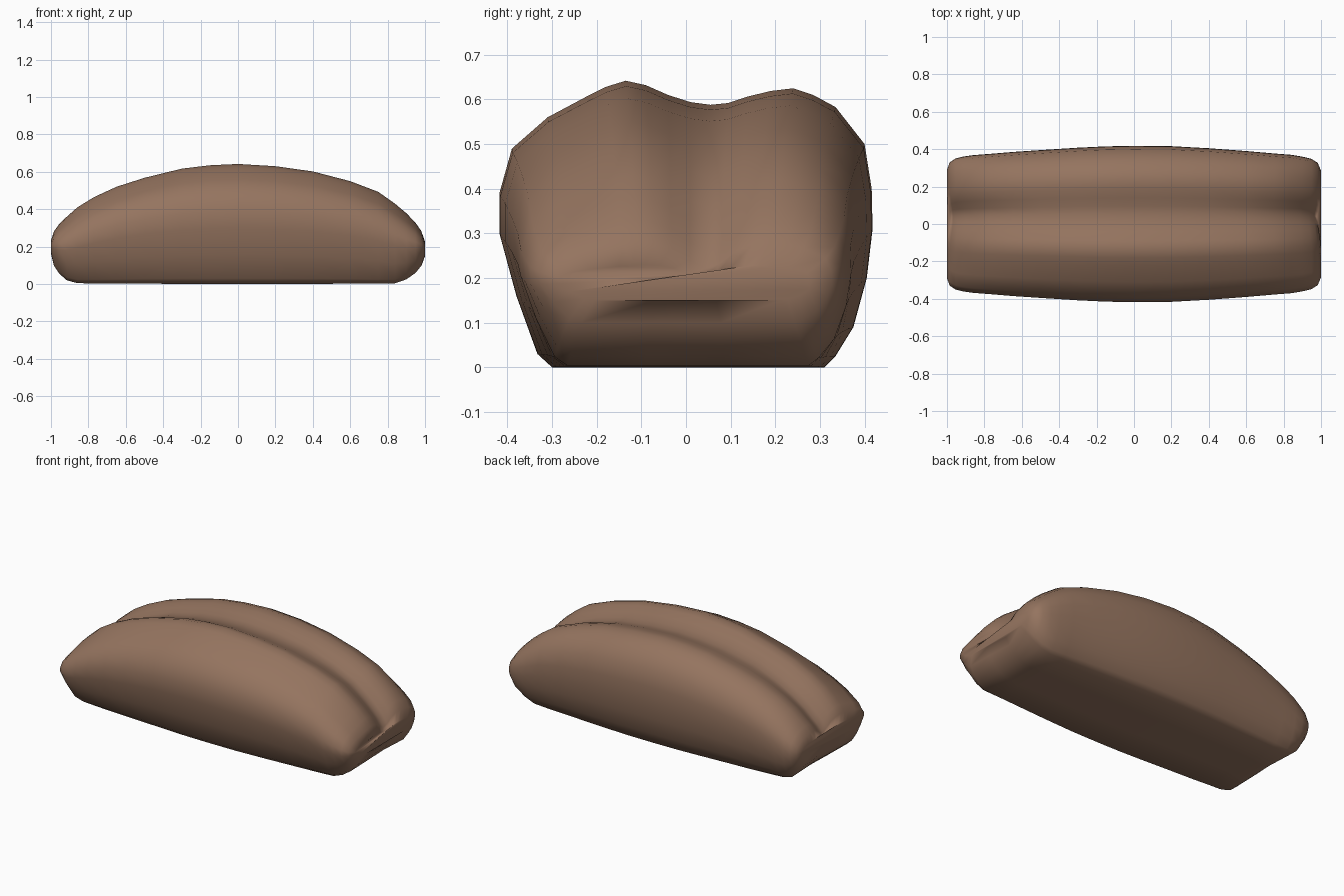
import bpy, bmesh, math

# middle cross-section (y, z), counter-clockwise from the lower front edge
SECTION = [(-.30, 0), (-.1, 0), (.1, 0), (.31, 0), (.335, .025), (.375, .09), (.405, .2), (.418, .31),
           (.416, .40), (.40, .5), (.335, .583), (.285, .61), (.24, .625), (.19, .619), (.14, .607),
           (.095, .592), (.055, .588), (.01, .594), (-.04, .61), (-.09, .632), (-.135, .642), (-.18, .628),
           (-.22, .608), (-.31, .56), (-.39, .49), (-.418, .39), (-.418, .3), (-.38, .16), (-.333, .03)]
# stations along the length: x, bottom z, top z, half width
STATIONS = [(-1, .16, .24, .29), (-.985, .10, .285, .33), (-.955, .055, .325, .35), (-.915, .02, .362, .36),
            (-.86, .005, .41, .368), (-.77, .003, .465, .375), (-.65, .002, .52, .385), (-.5, .002, .568, .395),
            (-.3, .001, .617, .408), (-.15, 0, .635, .415), (0, 0, .642, .418), (.2, 0, .63, .416),
            (.4, .001, .602, .405), (.6, .002, .55, .39), (.75, .002, .493, .377), (.84, .004, .43, .37),
            (.9, .025, .38, .36), (.95, .06, .33, .348), (.982, .1, .285, .327), (1, .15, .23, .285)]

bm = bmesh.new()
rings = []
for x, z0, z1, w in STATIONS:
    ring = []
    end = max(0, (abs(x) - .5) / .5)          # 0 in the middle, 1 at the ends
    for y, z in SECTION:
        crease = math.exp(-((y - .06) / .075) ** 2)
        t = z / .642
        zz = z0 + (z1 - z0) * t
        if t > .8:                            # crease deepens towards the ends
            zz -= min(.05 * end, (z1 - z0) * .3) * crease
        xx = x - math.copysign(.02 * end ** 3 * math.exp(-((y - .04) / .13) ** 2), x)
        ring.append(bm.verts.new((xx, y * w / .418, zz)))
    rings.append(ring)
n = len(SECTION)
for a, b in zip(rings, rings[1:]):
    for i in range(n):
        j = (i + 1) % n
        bm.faces.new((a[i], b[i], b[j], a[j]))

# close the two ends: a strip of quads between lower and upper halves
for ring in (rings[0], rings[-1]):
    f = bm.faces.new(ring)
    bmesh.ops.triangulate(bm, faces=[f])
bmesh.ops.recalc_face_normals(bm, faces=bm.faces)

mesh = bpy.data.meshes.new("bun")
bm.to_mesh(mesh)
bm.free()
bun = bpy.data.objects.new("bun", mesh)
bpy.context.collection.objects.link(bun)

crust = bpy.data.materials.new("brown_crust")
crust.diffuse_color = (.30, .175, .115, 1)
mesh.materials.append(crust)
for p in mesh.polygons:
    p.use_smooth = True
